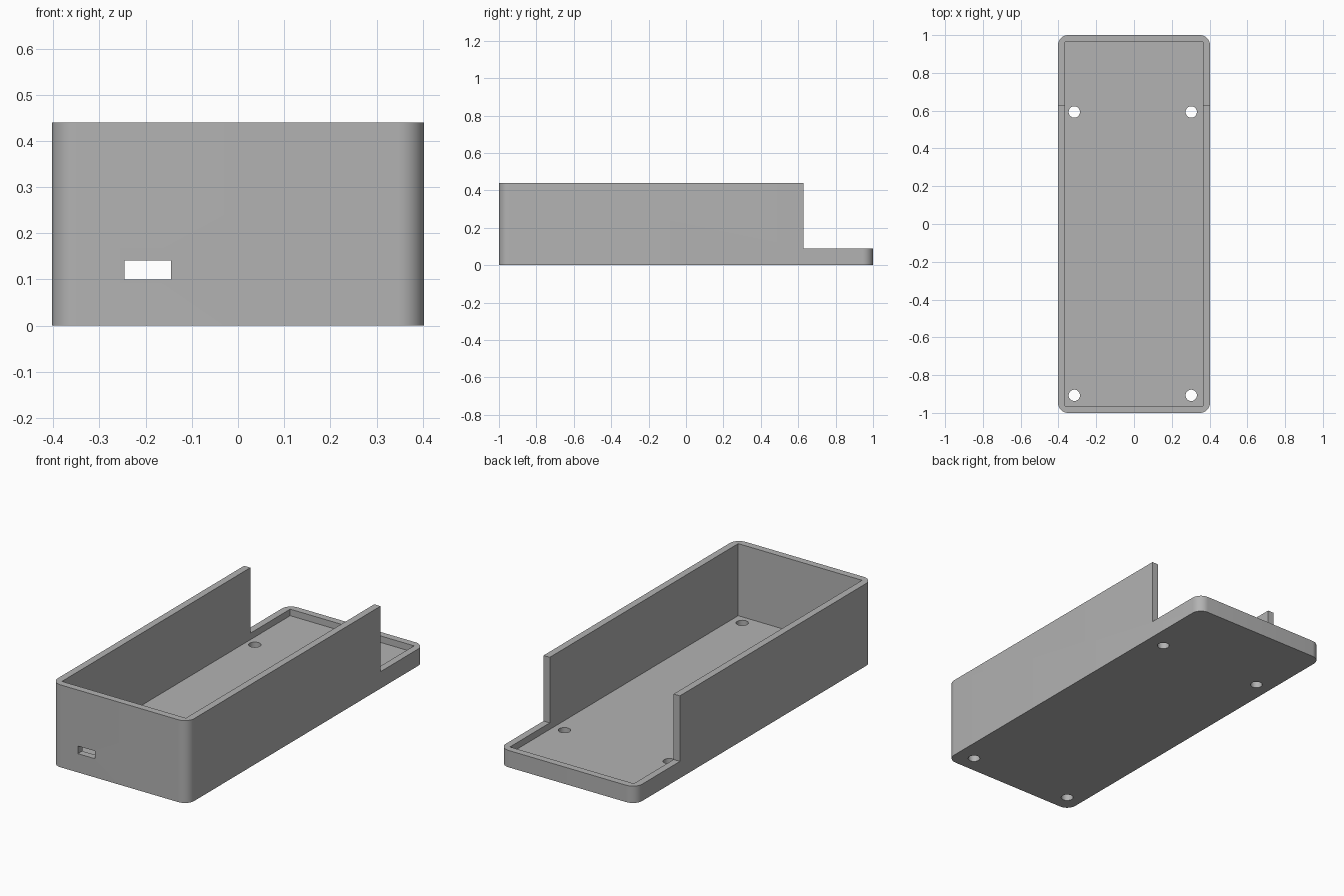
import bpy
import bmesh
import math
from mathutils import Matrix, Vector

old = bpy.data.objects.get("Cube")
if old:
    bpy.data.objects.remove(old, do_unlink=True)

HALF_X, HALF_Y, HEIGHT = 0.403, 1.0, 0.44
WALL, FLOOR, LIP, STEP_Y = 0.037, 0.055, 0.09, 0.627
CORNER = 0.055

grey = bpy.data.materials.new("plain_grey")
grey.use_nodes = True
colour = (0.45, 0.45, 0.45, 1)
grey.diffuse_color = colour
grey.node_tree.nodes["Principled BSDF"].inputs["Base Color"].default_value = colour


def make_object(name, bm):
    mesh = bpy.data.meshes.new(name)
    bmesh.ops.recalc_face_normals(bm, faces=bm.faces)
    bm.to_mesh(mesh)
    bm.free()
    mesh.materials.append(grey)
    obj = bpy.data.objects.new(name, mesh)
    bpy.context.collection.objects.link(obj)
    return obj


def box(name, low, high):
    low, high = Vector(low), Vector(high)
    bm = bmesh.new()
    place = Matrix.Translation((low + high) / 2) @ Matrix.Diagonal((*(high - low), 1))
    bmesh.ops.create_cube(bm, size=1, matrix=place)
    return make_object(name, bm)


def cylinder(name, x, y, radius, depth):
    bm = bmesh.new()
    bmesh.ops.create_cone(bm, cap_ends=True, segments=32, radius1=radius, radius2=radius,
                          depth=depth, matrix=Matrix.Translation((x, y, 0)))
    return make_object(name, bm)


def cut(target, cutter):
    cutter.hide_render = True
    bpy.context.view_layer.objects.active = target
    mod = target.modifiers.new("cut", "BOOLEAN")
    mod.operation = "DIFFERENCE"
    mod.solver = "EXACT"
    mod.object = cutter
    bpy.ops.object.modifier_apply(modifier=mod.name)
    bpy.data.objects.remove(cutter, do_unlink=True)


# Solid block with rounded upright edges
tray = box("enclosure_tray", (-HALF_X, -HALF_Y, 0), (HALF_X, HALF_Y, HEIGHT))
bm = bmesh.new()
bm.from_mesh(tray.data)
upright = [e for e in bm.edges if abs(e.verts[0].co.z - e.verts[1].co.z) > 0.1]
bmesh.ops.bevel(bm, geom=upright, offset=CORNER, segments=10, profile=0.5, affect="EDGES")
bm.to_mesh(tray.data)
bm.free()

# Inner cavity
cut(tray, box("cavity", (WALL - HALF_X, WALL - HALF_Y, FLOOR),
              (HALF_X - WALL, HALF_Y - WALL, 1)))

# Low lip around the open back end
cut(tray, box("back_opening", (-1, STEP_Y, LIP), (1, 2, 1)))

# Cable slot in the front wall
cut(tray, box("cable_slot", (-0.246, -1.1, 0.1), (-0.145, -0.9, 0.141)))

# Four screw holes through the floor
for x in (-0.316, 0.303):
    for y in (-0.907, 0.593):
        cut(tray, cylinder("screw_hole", x, y, 0.03, 0.3))

# Smooth rounded corners, crisp edges elsewhere
bpy.ops.object.select_all(action="DESELECT")
tray.select_set(True)
bpy.context.view_layer.objects.active = tray
bpy.ops.object.shade_smooth_by_angle(angle=math.radians(30))
